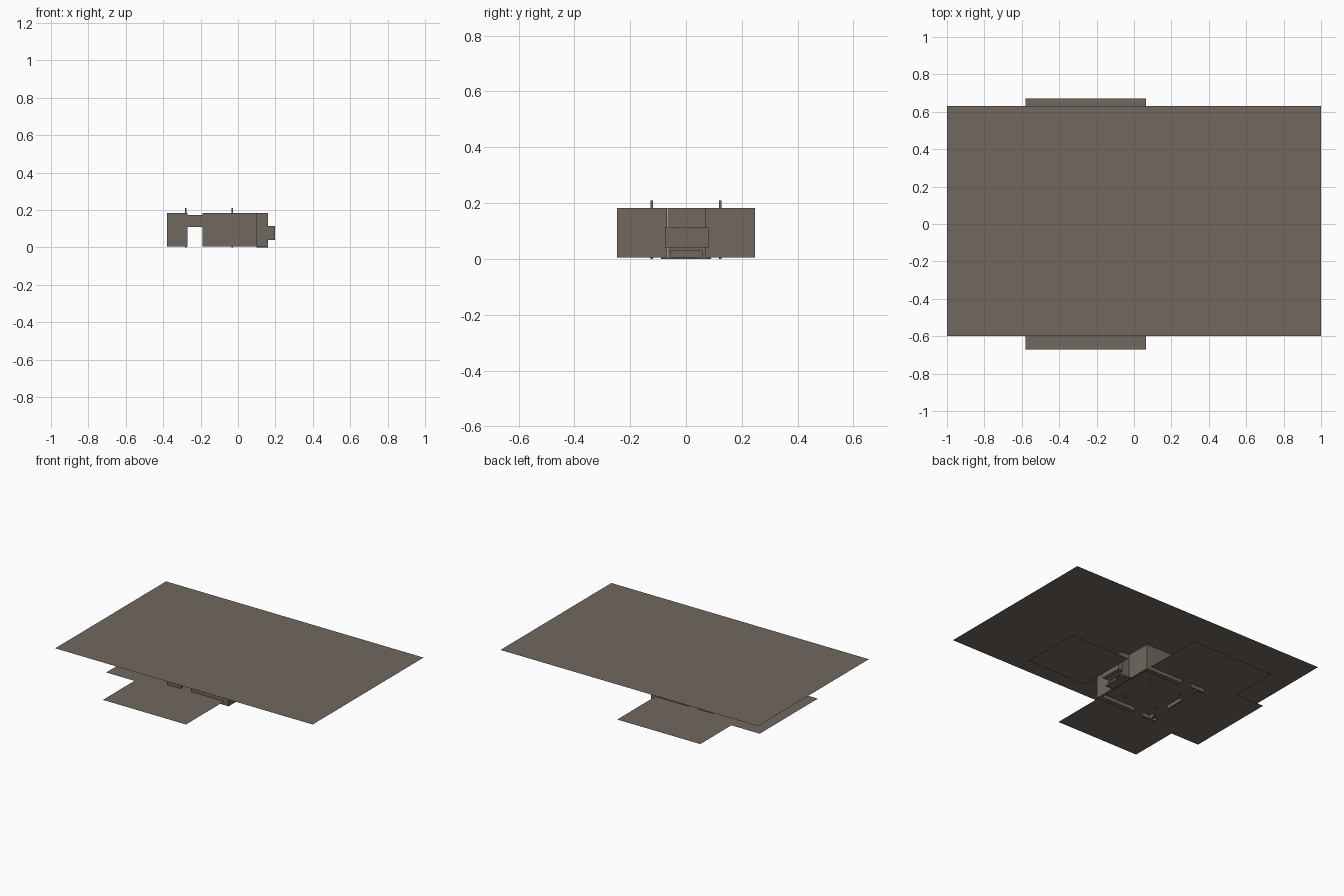
import bpy, bmesh

if "Cube" in bpy.data.objects:
    bpy.data.objects.remove(bpy.data.objects["Cube"])

stone = bpy.data.materials.new("warm_grey")
stone.diffuse_color = (0.16, 0.14, 0.115, 1)
stone.use_nodes = True
stone.node_tree.nodes["Principled BSDF"].inputs["Base Color"].default_value = stone.diffuse_color


def finish(name, bm):
    me = bpy.data.meshes.new(name)
    bm.to_mesh(me)
    bm.free()
    me.materials.append(stone)
    ob = bpy.data.objects.new(name, me)
    bpy.context.collection.objects.link(ob)
    return ob


def box(name, x0, x1, y0, y1, z0, z1):
    bm = bmesh.new()
    bmesh.ops.create_cube(bm, size=1)
    for v in bm.verts:
        v.co.x = x1 if v.co.x > 0 else x0
        v.co.y = y1 if v.co.y > 0 else y0
        v.co.z = z1 if v.co.z > 0 else z0
    return finish(name, bm)


def sheet(name, outline, z):
    # flat single-sided plate
    bm = bmesh.new()
    bm.faces.new([bm.verts.new((x, y, z)) for x, y in outline])
    return finish(name, bm)


def rect(x0, x1, y0, y1):
    return [(x0, y0), (x1, y0), (x1, y1), (x0, y1)]


# large roof sheet
sheet("roof_sheet", rect(-1, 1, -0.6, 0.63), 0.253)

# T-shaped ground sheet: square core, two side wings, tail
sheet("ground_sheet", [(-0.80, -0.32), (-0.58, -0.32), (-0.58, -0.67), (0.065, -0.67),
                       (0.065, 0.67), (-0.58, 0.67), (-0.58, 0.325), (-0.80, 0.325)], 0.03)

# front forecourt sheet
sheet("forecourt_sheet", rect(0.233, 0.695, -0.21, 0.22), 0.04)

# side walls, corners, beams and posts on both sides
for s, side in ((-1, "left"), (1, "right")):
    def mbox(name, x0, x1, y0, y1, z0, z1):
        a, b = sorted((s * y0, s * y1))
        box(side + "_" + name, x0, x1, a, b, z0, z1)
    mbox("side_wall", -0.19, 0.10, 0.215, 0.247, 0.005, 0.183)
    mbox("front_wall", 0.085, 0.10, 0.068, 0.215, 0.005, 0.183)
    mbox("rear_corner", -0.38, -0.27, 0.232, 0.247, 0.005, 0.183)
    mbox("rear_return", -0.34, -0.325, 0.20, 0.232, 0.005, 0.183)
    mbox("lintel", -0.27, -0.19, 0.22, 0.245, 0.11, 0.172)
    for x, end in ((-0.28, "rear"), (-0.03, "front")):
        mbox(end + "_post", x - 0.004, x + 0.004, 0.119, 0.127, 0, 0.21)

# rear wall, front entrance block and porch
box("rear_wall", -0.345, -0.33, -0.067, 0.069, 0.005, 0.172)
for y0, y1, nm in ((-0.067, -0.055, "left"), (0.057, 0.069, "right")):
    box(nm + "_entrance_wall", 0.10, 0.16, y0, y1, 0.005, 0.183)
box("entrance_front", 0.15, 0.16, -0.067, 0.069, 0.03, 0.183)
box("porch", 0.16, 0.197, -0.075, 0.08, 0.04, 0.113)
box("door_sill", 0.10, 0.16, -0.09, 0.09, 0.0, 0.006)
